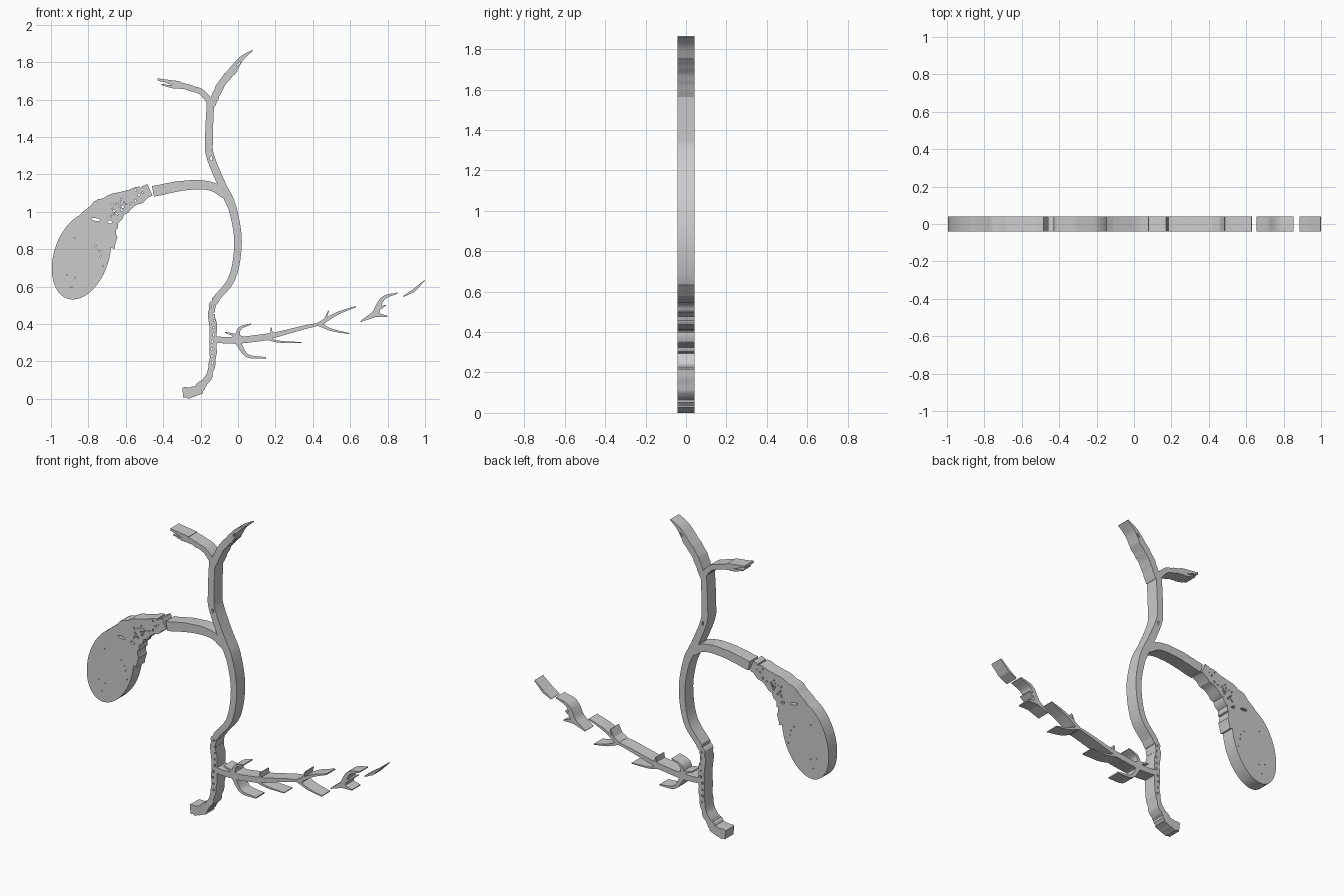
import bpy, bmesh, math, random
from mathutils import Vector
from mathutils.geometry import delaunay_2d_cdt

if "Cube" in bpy.data.objects:
    bpy.data.objects.remove(bpy.data.objects["Cube"])

random.seed(4)
HALF = 0.041  # half thickness of the flat plate


def rnd(a):
    return random.uniform(-a, a)


def ribbon(w0, w1, *pts, rough=0.0, n=6):
    """Smooth duct outline through (x, z) points, width going from w0 to w1."""
    p = [Vector(q) for q in pts]
    p = [2 * p[0] - p[1]] + p + [2 * p[-1] - p[-2]]
    c = []
    for a, b, e, d in zip(p, p[1:], p[2:], p[3:]):
        for s in range(n):
            t = s / n
            c.append(b + ((e - a) * t + (2 * a - 5 * b + 4 * e - d) * t * t
                          + (3 * b - a - 3 * e + d) * t ** 3) / 2)
    c.append(p[-2])
    left, right = [], []
    for i, q in enumerate(c):
        d = (c[min(i + 1, len(c) - 1)] - c[max(i - 1, 0)]).normalized()
        side = Vector((-d.y, d.x))
        w = (w0 + (w1 - w0) * i / (len(c) - 1)) / 2
        left.append(q + side * (w + rnd(rough)))
        right.append(q - side * (w + rnd(rough)))
    return left + right[::-1]


def oval(x, z, rx, rz, turn=0.0, n=7):
    cs, sn = math.cos(turn), math.sin(turn)
    ring = [(rx * math.cos(math.tau * i / n), rz * math.sin(math.tau * i / n)) for i in range(n)]
    return [Vector((x + u * cs - v * sn, z + u * sn + v * cs)) for u, v in ring]


def plate(name, shapes, holes=()):
    """Fuse 2D outlines, remove the holes and extrude to a plate."""
    verts, faces = [], []
    for s in list(shapes) + list(holes):
        area = sum(a.x * b.y - b.x * a.y for a, b in zip(s, s[1:] + s[:1]))
        s = s if area > 0 else s[::-1]
        faces.append(list(range(len(verts), len(verts) + len(s))))
        verts += s
    res = delaunay_2d_cdt(verts, [], faces, 1, 1e-5)
    bm = bmesh.new()
    bv = [bm.verts.new((p.x, -HALF, p.y)) for p in res[0]]
    for f, origin in zip(res[2], res[5]):
        if origin and max(origin) < len(shapes):
            bm.faces.new([bv[i] for i in f])
    bmesh.ops.delete(bm, geom=[v for v in bm.verts if not v.link_faces], context='VERTS')
    ext = bmesh.ops.extrude_face_region(bm, geom=bm.faces[:])
    bmesh.ops.translate(bm, vec=(0, 2 * HALF, 0),
                        verts=[g for g in ext["geom"] if isinstance(g, bmesh.types.BMVert)])
    bmesh.ops.recalc_face_normals(bm, faces=bm.faces[:])
    me = bpy.data.meshes.new(name)
    bm.to_mesh(me)
    bm.free()
    ob = bpy.data.objects.new(name, me)
    bpy.context.collection.objects.link(ob)
    bpy.ops.object.select_all(action='DESELECT')
    ob.select_set(True)
    bpy.context.view_layer.objects.active = ob
    bpy.ops.object.shade_smooth_by_angle(angle=math.radians(30))


# Gallbladder sac with its ragged, perforated neck
sac = oval(-.837, .773, .24, .147, 1.25, 48)
neck = ribbon(.27, .06, (-.78, .86), (-.73, .97), (-.64, 1.045), (-.47, 1.125), rough=.007)
voids = [oval(-.76, .968, .026, .008, -.15), oval(-.685, .955, .014, .008, -.4)]
for i in range(30):
    t, r = random.random(), random.uniform(.003, .008)
    voids.append(oval(-.68 + .17 * t, 1.01 + .1 * t + rnd(.04), r, r * .8, i, 5))
for i in range(8):
    voids.append(oval(-.82 + rnd(.1), .75 + rnd(.16), .004, .004, i, 5))
plate("gallbladder", [sac, neck], voids)

# Common bile duct, upper and lower stretch
ducts = [ribbon(.04, .044, (-.147, 1.6), (-.155, 1.4), (-.143, 1.29), (-.035, 1.04)),
         ribbon(.046, .035, (-.075, 1.13), (-.03, 1.03), (0, .85), (-.03, .66), (-.12, .54)),
         ribbon(.036, .036, (-.11, .55), (-.14, .49), (-.13, .32), (-.15, .15), (-.2, .075),
                rough=.005),
         ribbon(.045, .055, (-.18, .095), (-.23, .05), (-.295, .04), rough=.004),
         ribbon(.05, .012, (-.2, .06), (-.27, .014))]
# Hepatic ducts
ducts += [ribbon(.04, .042, (-.142, 1.58), (-.09, 1.69), (-.02, 1.775), rough=.002),
          ribbon(.042, .006, (-.025, 1.77), (.02, 1.83), (.078, 1.872)),
          ribbon(.034, .03, (-.142, 1.59), (-.2, 1.65), (-.32, 1.69), rough=.002),
          ribbon(.03, .01, (-.31, 1.69), (-.43, 1.718), rough=.002),
          ribbon(.02, .007, (-.28, 1.675), (-.35, 1.678), (-.41, 1.69), rough=.002)]
# Cystic duct
ducts.append(ribbon(.042, .058, (-.07, 1.1), (-.15, 1.148), (-.285, 1.15), (-.455, 1.118),
                    rough=.001))
# Pancreatic duct
ducts += [ribbon(.034, .036, (-.13, .326), (0, .322), (.17, .342)),
          ribbon(.034, .012, (.15, .34), (.22, .356), (.37, .395), (.45, .41)),
          ribbon(.024, .007, (.43, .405), (.53, .465), (.63, .502)),
          oval(0, .325, .045, .024, 0, 12)]
# Pancreatic side branches
ducts += [ribbon(.026, .006, (-.005, .335), (.01, .385), (.07, .41)),
          ribbon(.018, .006, (0, .345), (-.07, .365)),
          ribbon(.028, .008, (0, .31), (.05, .24), (.15, .228)),
          ribbon(.018, .005, (.15, .335), (.22, .315), (.34, .31)),
          ribbon(.018, .006, (.18, .34), (.177, .39)),
          ribbon(.02, .006, (.43, .41), (.5, .378), (.595, .358)),
          ribbon(.016, .005, (.455, .41), (.485, .48))]
# Small voids in the rough stretch of the bile duct
gaps = [oval(-.136 + rnd(.009), .2 + .038 * i, .005, random.uniform(.005, .011), rnd(.4))
        for i in range(9)]
gaps += [oval(-.143, 1.295, .006, .013), oval(.003, 1.8, .005, .014, -.6)]
plate("bile_and_pancreatic_ducts", ducts, gaps)

# Detached outer pieces of the pancreatic duct
plate("outer_pancreatic_branch", [
    ribbon(.005, .038, (.655, .422), (.745, .47)),
    ribbon(.036, .006, (.735, .465), (.775, .545), (.853, .575)),
    ribbon(.028, .006, (.73, .46), (.8, .45)),
    ribbon(.024, .006, (.74, .485), (.79, .51))])
plate("pancreatic_tip", [ribbon(.006, .016, (.885, .557), (.94, .588)),
                         ribbon(.016, .005, (.935, .584), (.998, .642))])

# Stand the plate on the ground
obs = list(bpy.context.collection.objects)
low = min(v.co.z for o in obs for v in o.data.vertices)
for o in obs:
    for v in o.data.vertices:
        v.co.z -= low
